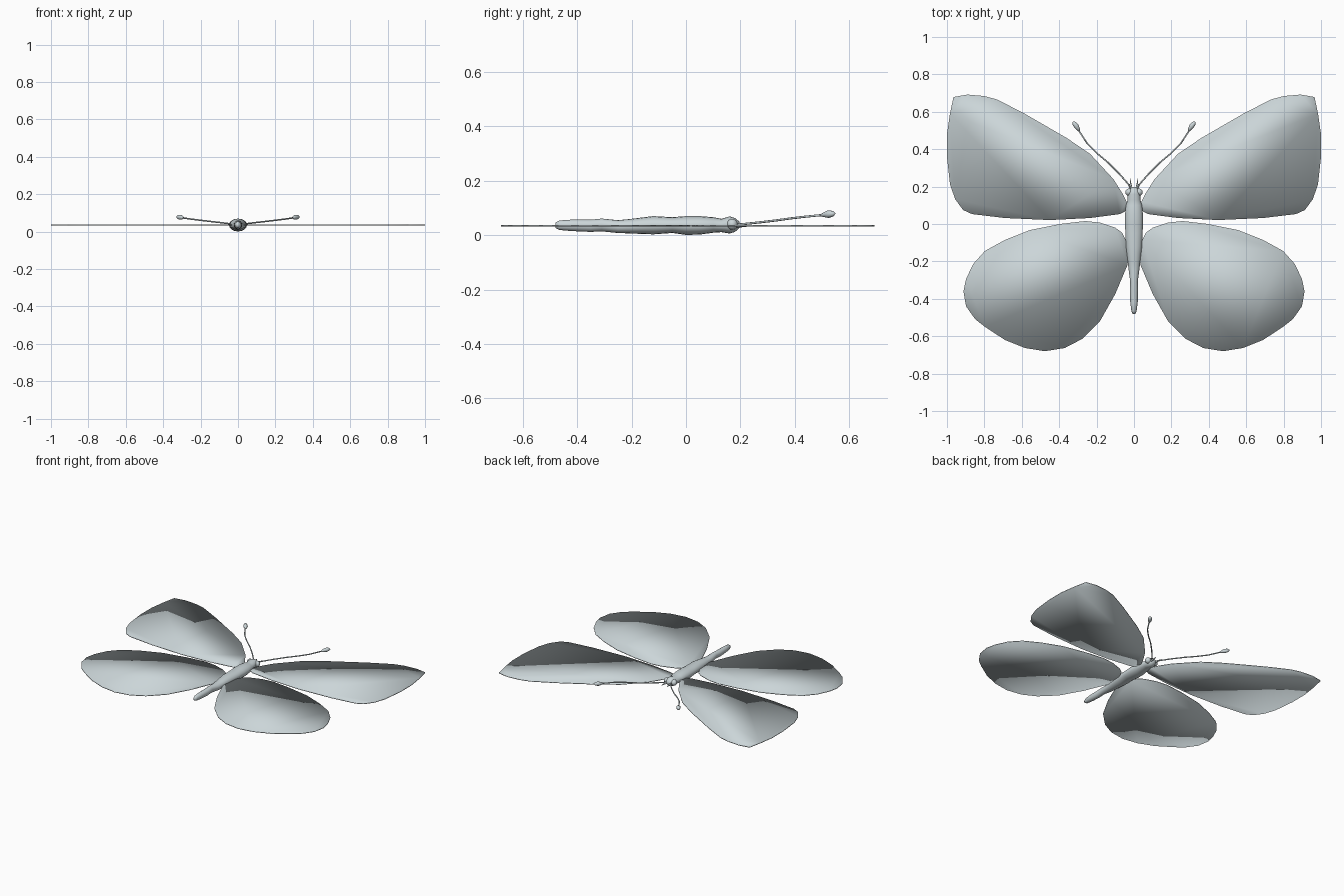
import bpy, bmesh, math
from mathutils import Vector

if "Cube" in bpy.data.objects:
    bpy.data.objects.remove(bpy.data.objects["Cube"])

mat = bpy.data.materials.new("pale_blue_grey")
mat.diffuse_color = (0.60, 0.67, 0.69, 1)
mat.use_nodes = True
mat.node_tree.nodes["Principled BSDF"].inputs["Base Color"].default_value = mat.diffuse_color


def finish(bm, name):
    """Turn a bmesh into a smooth-shaded object."""
    bmesh.ops.recalc_face_normals(bm, faces=bm.faces[:])
    for f in bm.faces:
        f.smooth = True
    me = bpy.data.meshes.new(name)
    bm.to_mesh(me)
    bm.free()
    me.materials.append(mat)
    ob = bpy.data.objects.new(name, me)
    bpy.context.collection.objects.link(ob)
    return ob


def loft(name, rings):
    """Skin a list of closed rings and cap both ends."""
    bm = bmesh.new()
    vr = [[bm.verts.new(p) for p in r] for r in rings]
    n = len(vr[0])
    for a, b in zip(vr, vr[1:]):
        for i in range(n):
            bm.faces.new((a[i], a[(i + 1) % n], b[(i + 1) % n], b[i]))
    bm.faces.new(vr[0])
    bm.faces.new(vr[-1])
    return finish(bm, name)


def tube(name, points, radii, n=8):
    """Round tube of varying radius along a path."""
    pts = [Vector(p) for p in points]
    rings = []
    for i, (p, r) in enumerate(zip(pts, radii)):
        d = (pts[min(i + 1, len(pts) - 1)] - pts[max(i - 1, 0)]).normalized()
        u = d.cross(Vector((0, 0, 1))).normalized()
        v = u.cross(d)
        rings.append([p + r * (math.cos(t) * u + math.sin(t) * v)
                      for t in (2 * math.pi * k / n for k in range(n))])
    return loft(name, rings)


def wing(name, outline, side, z=0.035, t=0.005):
    """Thin flat plate from an outline, mirrored by side."""
    return loft(name, [[(side * x, y, h) for x, y in outline]
                       for h in (z - t / 2, z + t / 2)])


# Body stations: y, half width, bottom z, top z
stations = [
    (-0.48, .007, .027, .046), (-0.465, .014, .019, .054), (-0.42, .020, .015, .057),
    (-0.35, .022, .012, .057), (-0.31, .020, .014, .061), (-0.25, .028, .008, .055),
    (-0.20, .034, .006, .060), (-0.12, .043, .003, .070), (-0.05, .046, .008, .066),
    (0.0, .048, .001, .070), (0.05, .048, .002, .070), (0.10, .043, .009, .066),
    (0.13, .034, .011, .060), (0.16, .034, .006, .069), (0.18, .028, .012, .063),
    (0.197, .013, .027, .049)]
N = 16
loft("body", [[(w * math.cos(a), y, (lo + hi) / 2 + (hi - lo) / 2 * math.sin(a))
               for a in (2 * math.pi * k / N for k in range(N))]
              for y, w, lo, hi in stations])

fore = [(.025, .08), (.04, .12), (.06, .16), (.11, .24), (.235, .375), (.36, .46),
        (.585, .59), (.73, .665), (.80, .684), (.89, .692), (.965, .679), (.984, .59),
        (1, .48), (1, .36), (.984, .214), (.957, .134), (.914, .075), (.866, .053),
        (.69, .032), (.45, .021), (.235, .032), (.075, .053)]
hind = [(.025, -.14), (.045, -.085), (.065, -.045), (.10, -.02), (.18, .007), (.26, .016),
        (.395, 0), (.555, -.032), (.69, -.085), (.797, -.144), (.86, -.214),
        (.898, -.294), (.912, -.36), (.898, -.44), (.85, -.508), (.797, -.55),
        (.69, -.62), (.583, -.663), (.476, -.68), (.37, -.663), (.278, -.615),
        (.182, -.52), (.10, -.374), (.035, -.22)]

for s, tag in ((-1, "left"), (1, "right")):
    wing(tag + "_fore_wing", fore, s)
    wing(tag + "_hind_wing", hind, s)

    # Antenna stalk with a pointed-oval club
    tube(tag + "_antenna",
         [(s * .012, .18, .038), (s * .03, .213, .041), (s * .08, .27, .047),
          (s * .14, .33, .054), (s * .20, .38, .061), (s * .25, .43, .067),
          (s * .295, .50, .074)], [.004] * 7)
    tube(tag + "_antenna_club",
         [(s * .292, .495, .073), (s * .298, .508, .075), (s * .308, .523, .077),
          (s * .320, .539, .079), (s * .326, .547, .080)],
         [.004, .009, .014, .011, .003], 10)

    # Feeler beside the mouth
    tube(tag + "_feeler", [(s * .014, .17, .036), (s * .017, .205, .035),
                           (s * .021, .242, .034)], [.009, .006, .001])

    # Eye
    bm = bmesh.new()
    bmesh.ops.create_uvsphere(bm, u_segments=14, v_segments=9, radius=.02)
    bmesh.ops.translate(bm, verts=bm.verts[:], vec=(s * .027, .17, .04))
    finish(bm, tag + "_eye")
